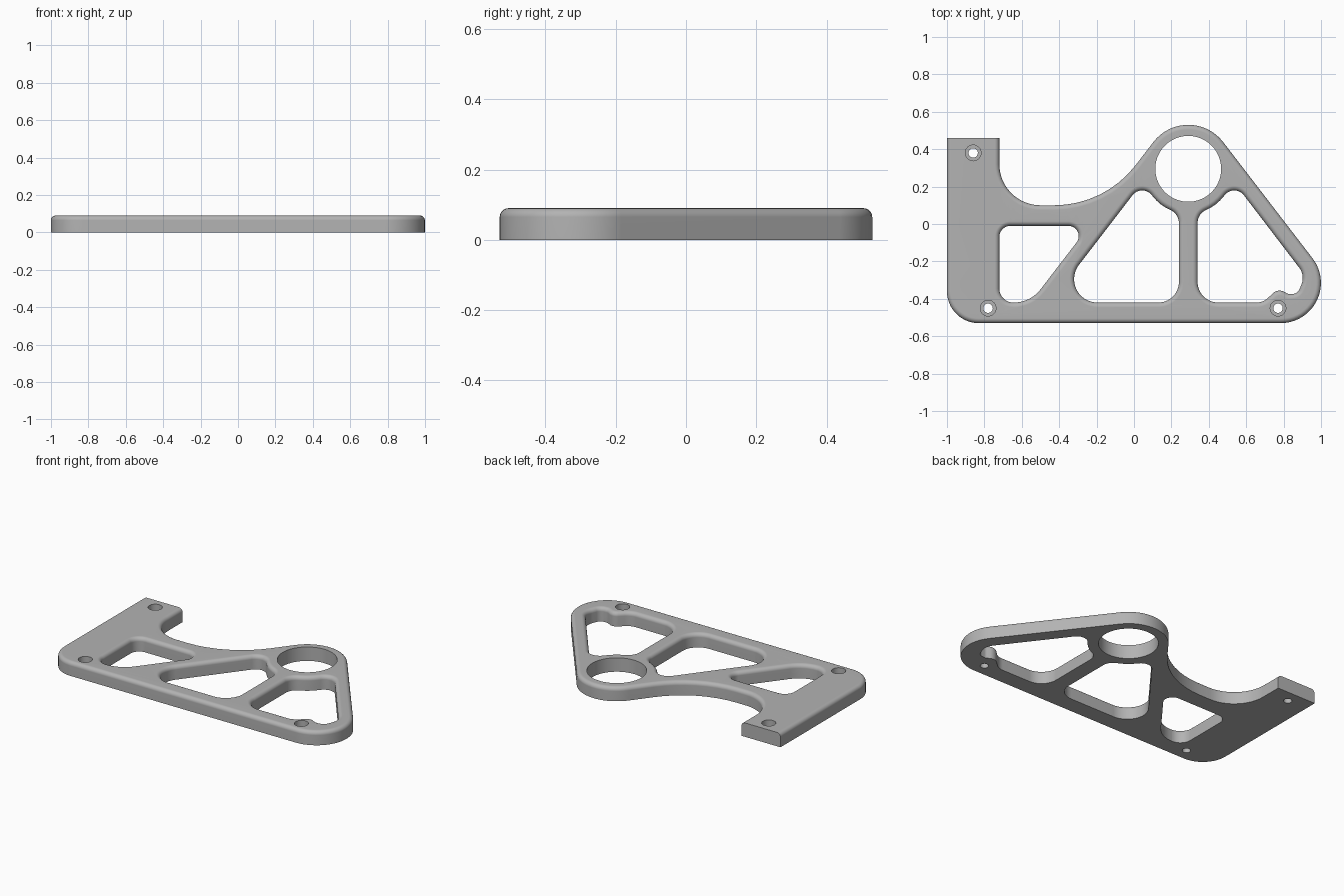
import bpy, bmesh, math
from mathutils import Vector

cube = bpy.data.objects.get("Cube")
if cube:
    bpy.data.objects.remove(cube, do_unlink=True)

THICK, FILLET, STEPS = 0.09, 0.025, 5
RING = Vector((0.29, 0.295))

grey = bpy.data.materials.new("matte grey")
grey.use_nodes = True
grey.diffuse_color = (0.45, 0.45, 0.45, 1)
grey.node_tree.nodes["Principled BSDF"].inputs["Base Color"].default_value = (0.45, 0.45, 0.45, 1)


def rounded(corners):
    """Polygon of (x, y, radius) corners turned into a loop with true arcs."""
    out, n = [], len(corners)
    for i, (x, y, r) in enumerate(corners):
        p = Vector((x, y))
        if r == 0:
            out.append(p)
            continue
        a = (Vector(corners[i - 1][:2]) - p).normalized()
        b = (Vector(corners[(i + 1) % n][:2]) - p).normalized()
        half = a.angle(b) / 2
        center = p + (a + b).normalized() * r / math.sin(half)
        start = p + a * r / math.tan(half) - center
        end = p + b * r / math.tan(half) - center
        a0 = math.atan2(start.y, start.x)
        turn = (math.atan2(end.y, end.x) - a0 + math.pi) % (2 * math.pi) - math.pi
        steps = max(3, math.ceil(abs(turn) / math.radians(7)))
        for k in range(steps + 1):
            t = a0 + turn * k / steps
            out.append(center + Vector((math.cos(t), math.sin(t))) * r)
    return out


def circle(center, r, n=48):
    return [Vector(center) + Vector((math.cos(t), math.sin(t))) * r
            for t in (2 * math.pi * k / n for k in range(n))]


def oriented(pts, ccw):
    area = sum(p.cross(pts[i - 1]) for i, p in enumerate(pts))
    return pts if (area < 0) == ccw else pts[::-1]


def inset(pts, d, keep_y=None):
    """Move a loop into the material (its left side); edges on keep_y stay put."""
    out, n = [], len(pts)
    for i, p in enumerate(pts):
        sides = []
        for q, s in ((pts[i - 1], p), (p, pts[(i + 1) % n])):
            e = (s - q).normalized()
            fixed = keep_y is not None and abs(q.y - keep_y) + abs(s.y - keep_y) < 1e-4
            sides.append((Vector((-e.y, e.x)), 0 if fixed else d))
        (n1, d1), (n2, d2) = sides
        det = n1.cross(n2)
        if abs(det) < 0.5:
            m = (n1 + n2).normalized()
            out.append(p + m * d1 / m.dot(n1))
        else:
            out.append(p + Vector((d1 * n2.y - d2 * n1.y, n1.x * d2 - n2.x * d1)) / det)
    return out


bm = bmesh.new()


def ring(pts, z):
    return [bm.verts.new((p.x, p.y, z)) for p in pts]


def loft(rings):
    for a, b in zip(rings, rings[1:]):
        for i in range(len(a)):
            bm.faces.new((a[i - 1], a[i], b[i], b[i - 1]))


def cap(rings):
    edges = [bm.edges.get((r[i - 1], r[i])) for r in rings for i in range(len(r))]
    bmesh.ops.triangle_fill(bm, use_beauty=True, edges=edges)


bottoms, tops = [], []


def filleted(pts, keep_y=None):
    rings = [ring(pts, 0)]
    for k in range(STEPS + 1):
        t = math.pi / 2 * k / STEPS
        z = THICK - FILLET * (1 - math.sin(t))
        rings.append(ring(inset(pts, FILLET * (1 - math.cos(t)), keep_y), z))
    loft(rings)
    bottoms.append(rings[0])
    tops.append(rings[-1])


# Outer profile: mounting tab, scooped back, ring boss and pointed right end
TAB_END = 0.46
outline = [(-1, TAB_END, 0), (-1, -0.53, 0.17), (1.221, -0.53, 0.215), (0.29, 0.681, 0.235),
           (-0.156, 0.10, 0.55), (-0.72, 0.10, 0.22), (-0.72, TAB_END, 0)]
filleted(oriented(rounded(outline), True), TAB_END)

# Window corners that hug the ring, shared by the two main windows
hug = [(0.0434, 0.2205, 0.065), (0.1377, 0.1001, 0.24), (0.24, 0.0545, 0.075), (0.24, -0.42, 0.11)]
mirrored = [(2 * RING.x - x, y, r) for x, y, r in hug]

# Lightening windows
small_window = [(-0.72, -0.01, 0.06), (-0.72, -0.42, 0.075), (-0.554, -0.42, 0.18), (-0.239, -0.01, 0.055)]
middle_window = hug + [(-0.449, -0.42, 0.125)]
right_window = mirrored + [(0.69, -0.42, 0.09), (0.77, -0.345, 0.05), (0.825, -0.375, 0.03),
                           (0.875, -0.372, 0.04), (0.915, -0.275, 0.09)]
for window in (small_window, middle_window, right_window):
    filleted(oriented(rounded(window), False))

# Large sharp-edged bore
bore = circle(RING, 0.176, 72)
rings = [ring(bore, 0), ring(bore, THICK)]
loft(rings)
bottoms.append(rings[0])
tops.append(rings[-1])

# Counterbored screw holes
for center in ((-0.86, 0.38), (-0.78, -0.45), (0.77, -0.45)):
    narrow, wide = circle(center, 0.025, 32), circle(center, 0.042, 32)
    rings = [ring(narrow, 0), ring(narrow, 0.045), ring(wide, 0.045), ring(wide, THICK)]
    loft(rings)
    bottoms.append(rings[0])
    tops.append(rings[-1])

cap(bottoms)
cap(tops)
bmesh.ops.recalc_face_normals(bm, faces=bm.faces)

mesh = bpy.data.meshes.new("bracket_plate")
bm.to_mesh(mesh)
bm.free()
mesh.materials.append(grey)
plate = bpy.data.objects.new("bracket_plate", mesh)
bpy.context.collection.objects.link(plate)

# Smooth fillets, crisp rims and flat faces
bpy.ops.object.select_all(action="DESELECT")
plate.select_set(True)
bpy.context.view_layer.objects.active = plate
bpy.ops.object.shade_smooth_by_angle(angle=math.radians(35))
weighted = plate.modifiers.new("flat_face_normals", "WEIGHTED_NORMAL")
weighted.keep_sharp = True
